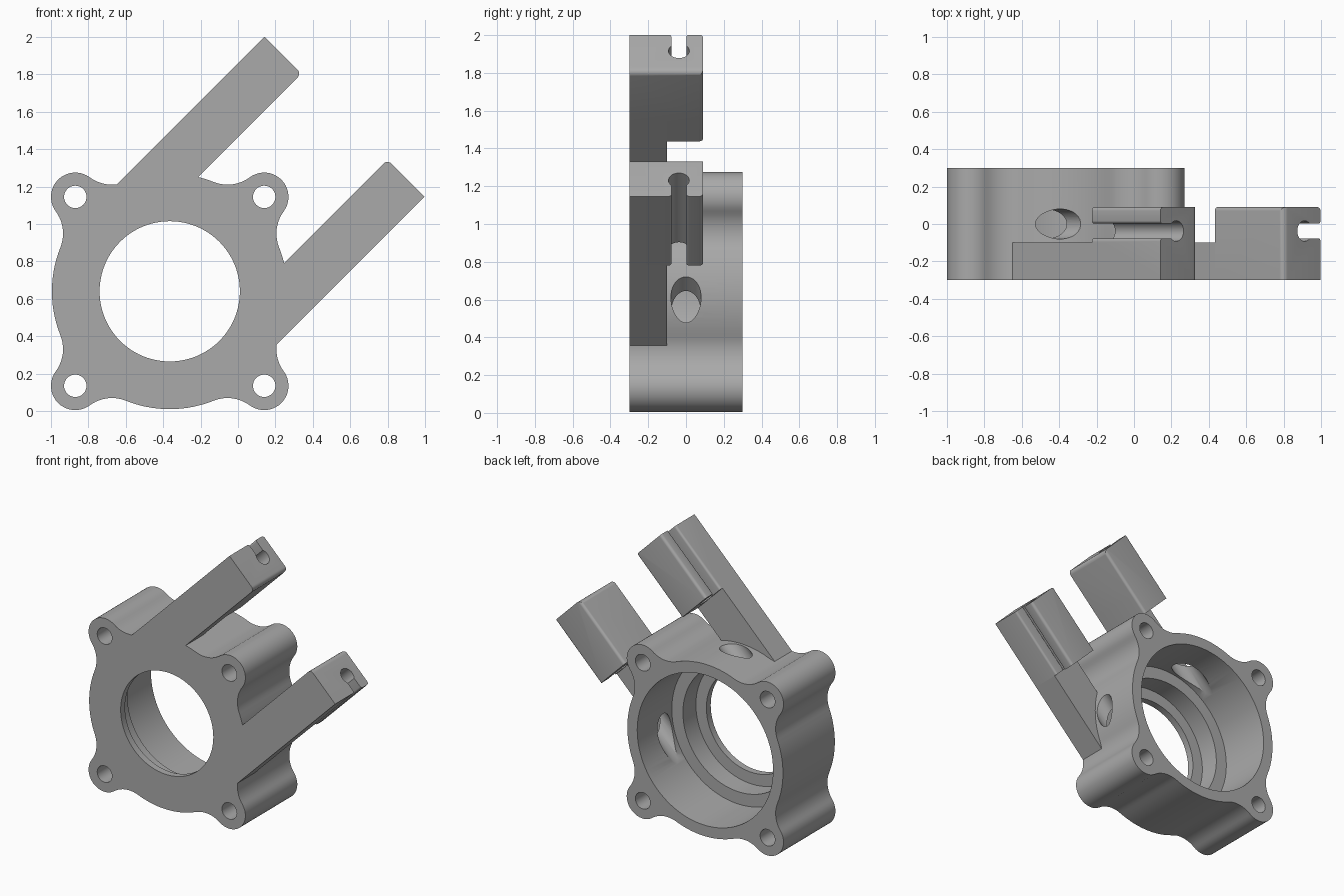
import bpy, bmesh, math
from mathutils import Vector

if "Cube" in bpy.data.objects:
    bpy.data.objects.remove(bpy.data.objects["Cube"])

CX, CZ = -0.365, 0.64          # bore centre
S = math.sqrt(0.5)
LOBE_D = 0.505 / S             # bore centre to lobe centre

grey = bpy.data.materials.new("plain_grey")
grey.diffuse_color = (0.4, 0.4, 0.4, 1)
grey.use_nodes = True
grey.node_tree.nodes["Principled BSDF"].inputs["Base Color"].default_value = grey.diffuse_color


def arc(cx, cy, r, a0, a1, n):
    """Points on an arc, angles in degrees."""
    out = []
    for i in range(n + 1):
        a = math.radians(a0 + (a1 - a0) * i / n)
        out.append((cx + r * math.cos(a), cy + r * math.sin(a)))
    return out


def uvy(u, v, y):
    """Frame turned 45 degrees about the bore: u along the arms, v across."""
    return Vector((CX + (u - v) * S, y, CZ + (u + v) * S))


def prism(name, pts, sweep):
    """Closed profile swept along a vector."""
    bm = bmesh.new()
    face = bm.faces.new([bm.verts.new(p) for p in pts])
    ext = bmesh.ops.extrude_face_region(bm, geom=[face])
    verts = [g for g in ext["geom"] if isinstance(g, bmesh.types.BMVert)]
    bmesh.ops.translate(bm, verts=verts, vec=sweep)
    bmesh.ops.recalc_face_normals(bm, faces=bm.faces)
    me = bpy.data.meshes.new(name)
    bm.to_mesh(me)
    bm.free()
    me.materials.append(grey)
    ob = bpy.data.objects.new(name, me)
    bpy.context.collection.objects.link(ob)
    return ob


def bore(name, x, z, r, y0, y1, n=96):
    pts = [Vector((px, y0, pz)) for px, pz in arc(x, z, r, 0, 360, n)[:-1]]
    return prism(name, pts, Vector((0, y1 - y0, 0)))


def combine(ob, other, op):
    """Apply a boolean and remove the helper."""
    mod = ob.modifiers.new("cut", "BOOLEAN")
    mod.operation, mod.solver, mod.object = op, "EXACT", other
    bpy.context.view_layer.objects.active = ob
    bpy.ops.object.modifier_apply(modifier=mod.name)
    bpy.data.objects.remove(other)


# Housing outline: main circle blended into four lobes
R, LR, FR = 0.63, 0.13, 0.20
a = ((R + FR) ** 2 - (LR + FR) ** 2 + LOBE_D ** 2) / (2 * LOBE_D)
h = math.sqrt((R + FR) ** 2 - a * a)
phi = math.degrees(math.atan2(h, a))
psi = math.degrees(math.atan2(h, LOBE_D - a))
quarter = (arc(a, -h, FR, 180 - phi, psi, 10)
           + arc(LOBE_D, 0, LR, psi - 180, 180 - psi, 20)[1:]
           + arc(a, h, FR, -psi, phi - 180, 10)[1:]
           + arc(0, 0, R, phi, 90 - phi, 14)[1:-1])
outline = []
for k in range(4):
    t = math.radians(45 + 90 * k)
    for p, q in quarter:
        outline.append(Vector((CX + p * math.cos(t) - q * math.sin(t), -0.3,
                               CZ + p * math.sin(t) + q * math.cos(t))))
housing = prism("housing_with_arms", outline, Vector((0, 0.6, 0)))

# Arms: thin bar plus thick clamp block with a keyhole groove
U0, U1, UE = 0.2, 0.803, 1.321
VI, VO = 0.325, 0.605
keyhole = ([(VI, -0.3), (VO, -0.3)]
           + arc(VO - 0.015, -0.0925, 0.015, 0, 90, 4)
           + arc(0.485, -0.0375, 0.055, -46.7, -313.3, 24)
           + arc(VO - 0.015, 0.0175, 0.015, -90, 0, 4)
           + arc(VO - 0.02, 0.07, 0.02, 0, 90, 5)
           + arc(VI + 0.02, 0.07, 0.02, 90, 180, 5))
rounded_tip = ([(U1 - 0.2, VO + 0.1), (U1 - 0.2, VI)]
               + arc(UE - 0.03, VI + 0.03, 0.03, -90, 0, 6)
               + [(UE, VO + 0.1)])
for side, s in (("upper", 1), ("lower", -1)):
    block = prism(side + "_clamp", [uvy(U1, s * v, y) for v, y in keyhole],
                  Vector((S, 0, S)) * (UE + 0.05 - U1))
    tip = prism(side + "_tip", [uvy(u, s * v, -0.4) for u, v in rounded_tip],
                Vector((0, 0.6, 0)))
    combine(block, tip, "INTERSECT")
    bar = prism(side + "_bar",
                [uvy(u, s * v, -0.3) for u, v in
                 ((U0, VI), (U1 + 0.04, VI), (U1 + 0.04, VO), (U0, VO))],
                Vector((0, 0.2, 0)))
    combine(bar, block, "UNION")
    combine(housing, bar, "UNION")

# Stepped bore, widest at the back
for r, y0, y1 in ((0.375, -0.4, 0.4), (0.46, -0.25, 0.4), (0.55, -0.1, 0.4)):
    combine(housing, bore("bore_cutter", CX, CZ, r, y0, y1), "DIFFERENCE")

# Bolt holes through the lobes
for sx in (-1, 1):
    for sz in (-1, 1):
        hole = bore("bolt_cutter", CX + sx * 0.505, CZ + sz * 0.505,
                    0.06, -0.4, 0.4, 32)
        combine(housing, hole, "DIFFERENCE")

# Angled ports in line with the arms
for s in (-1, 1):
    ring = arc(s * 0.465, 0, 0.08, 0, 360, 40)[:-1]
    port = prism("port_cutter", [uvy(0, v, y) for v, y in ring],
                 Vector((S, 0, S)) * 0.75)
    combine(housing, port, "DIFFERENCE")

# Smooth curved walls, keep edges sharp
bpy.ops.object.select_all(action="DESELECT")
housing.select_set(True)
bpy.context.view_layer.objects.active = housing
bpy.ops.object.shade_smooth_by_angle(angle=math.radians(30))
